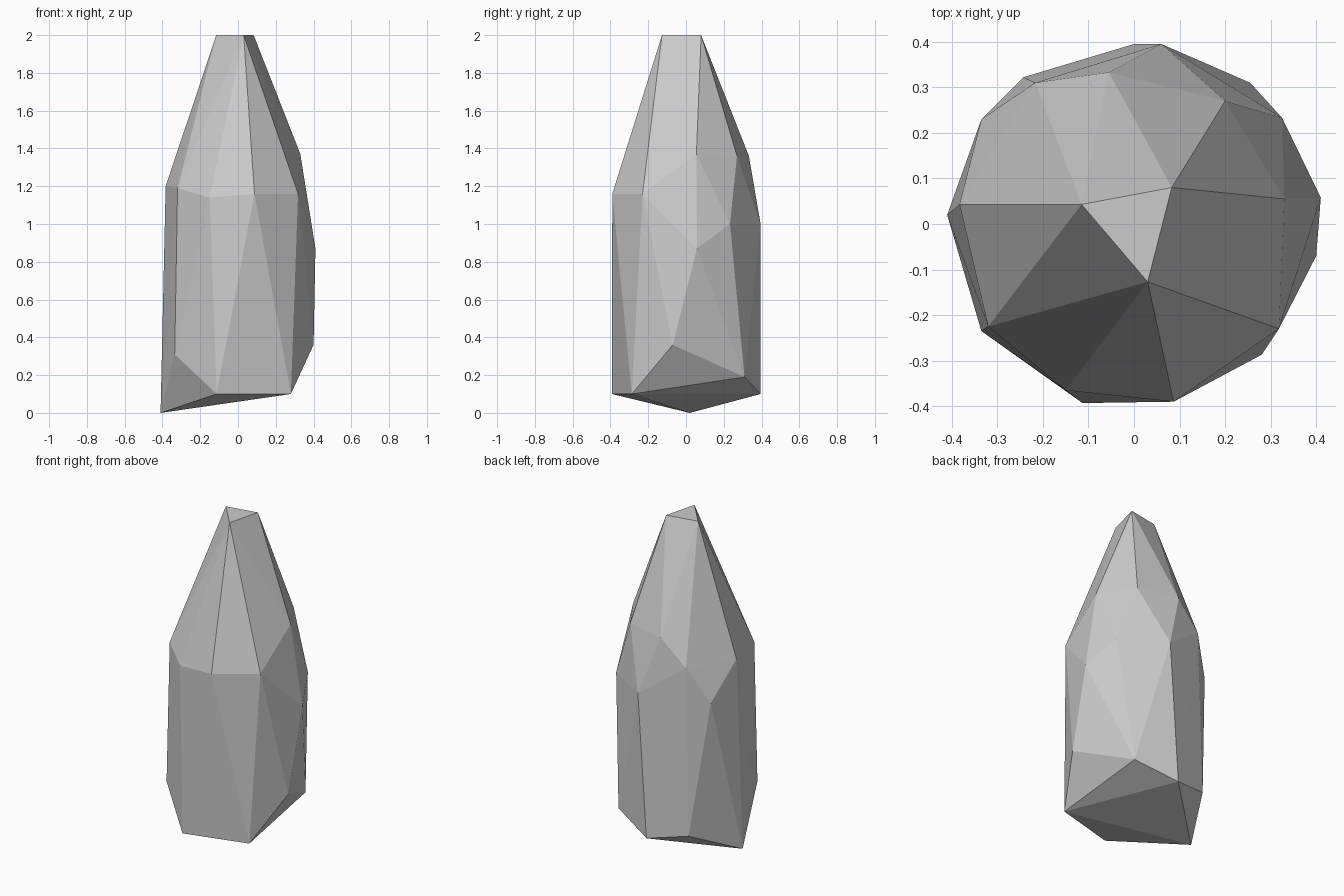
import bpy
import bmesh

# Remove the default cube only
default_cube = bpy.data.objects.get("Cube")
if default_cube:
    bpy.data.objects.remove(default_cube, do_unlink=True)


def make_material(name, grey):
    """Plain single-colour material, same in viewport and render."""
    material = bpy.data.materials.new(name)
    material.use_nodes = True
    colour = (grey, grey, grey, 1.0)
    material.diffuse_color = colour
    shader = next(node for node in material.node_tree.nodes
                  if node.type == "BSDF_PRINCIPLED")
    shader.inputs["Base Color"].default_value = colour
    shader.inputs["Roughness"].default_value = 0.9
    return material


def make_faceted_stone(name, rings, material):
    """Wrap a tight flat-faceted skin around the corner points of all rings."""
    bm = bmesh.new()
    for ring in rings:
        for corner in ring:
            bm.verts.new(corner)
    bmesh.ops.convex_hull(bm, input=list(bm.verts), use_existing_faces=False)

    # Drop any corner that ended up inside the skin
    loose = [vert for vert in bm.verts if not vert.link_faces]
    bmesh.ops.delete(bm, geom=loose, context="VERTS")
    bmesh.ops.recalc_face_normals(bm, faces=list(bm.faces))
    for face in bm.faces:
        face.smooth = False

    mesh = bpy.data.meshes.new(name)
    bm.to_mesh(mesh)
    bm.free()
    mesh.materials.append(material)
    stone = bpy.data.objects.new(name, mesh)
    bpy.context.collection.objects.link(stone)
    return stone


# Small level triangle at the tip
tip = [(-.115, .043, 2), (.083, .08, 2), (.03, -.127, 2)]

# Shoulder where the sides break into the taper
shoulder = [
    (-.383, .043, 1.2), (-.32, -.225, 1.19), (-.15, -.365, 1.14),
    (.087, -.39, 1.16), (.318, -.23, 1.16), (.33, .055, 1.37),
    (.2, .27, 1.36), (-.055, .333, 1.36), (-.217, .31, 1.2),
]

# Widest corners on the sides and back
waist = [(.41, .058, .87), (.325, .233, 1), (.06, .395, 1), (-.335, .23, .98)]

# Uneven corners around the base, one of them touching the ground
base = [
    (.4, -.07, .36), (.255, .31, .19), (0, .395, .1), (-.243, .322, .15),
    (-.41, .02, 0), (-.335, -.235, .31), (-.113, -.393, .1), (.28, -.287, .1),
]

stone_grey = make_material("stone_grey", 0.6)
make_faceted_stone("standing_stone", [tip, shoulder, waist, base], stone_grey)
